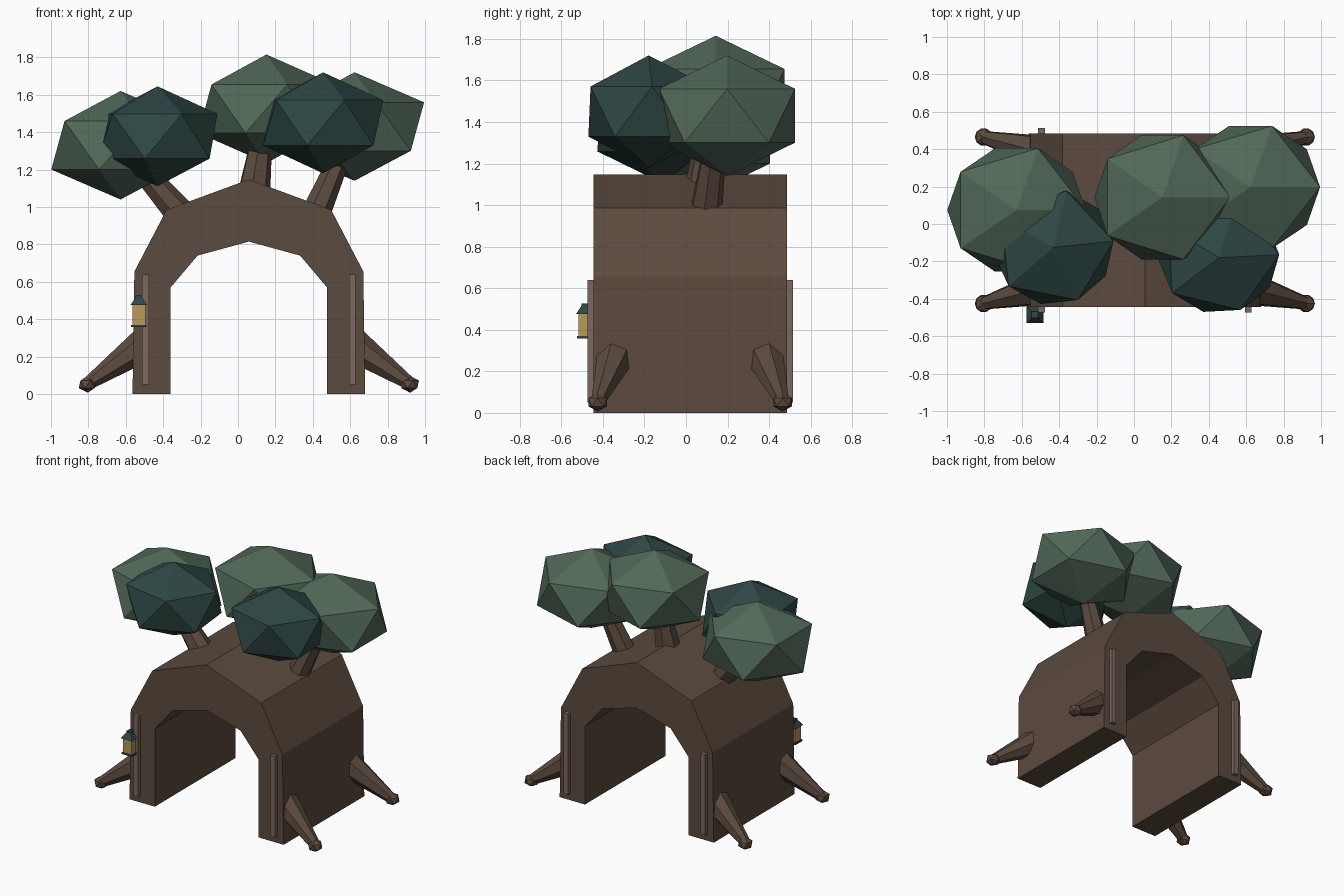
import bpy, bmesh, math
from mathutils import Vector, Matrix

if "Cube" in bpy.data.objects:
    bpy.data.objects.remove(bpy.data.objects["Cube"])


def material(name, r, g, b):
    m = bpy.data.materials.new(name)
    m.use_nodes = True
    m.diffuse_color = (r, g, b, 1)
    m.node_tree.nodes["Principled BSDF"].inputs["Base Color"].default_value = (r, g, b, 1)
    return m


BARK = material("bark brown", 0.105, 0.070, 0.049)
STRIP = material("pale bark", 0.20, 0.138, 0.117)
LEAF = material("leaf green", 0.084, 0.140, 0.098)
DARK = material("deep teal green", 0.027, 0.063, 0.059)
GLOW = material("lantern gold", 0.50, 0.32, 0.095)


def finish(name, bm, mat):
    bmesh.ops.recalc_face_normals(bm, faces=bm.faces)
    mesh = bpy.data.meshes.new(name)
    bm.to_mesh(mesh)
    bm.free()
    mesh.materials.append(mat)
    obj = bpy.data.objects.new(name, mesh)
    bpy.context.collection.objects.link(obj)
    return obj


def box(name, centre, size, mat):
    bm = bmesh.new()
    bmesh.ops.create_cube(bm, size=1, matrix=Matrix.Translation(centre) @ Matrix.Diagonal((*size, 1)))
    return finish(name, bm, mat)


def ico(bm, centre, radii, turn=0):
    bmesh.ops.create_icosphere(bm, subdivisions=1, radius=1, matrix=Matrix.Translation(centre)
                               @ Matrix.Rotation(math.radians(turn), 4, "Z") @ Matrix.Diagonal((*radii, 1)))


def taper(bm, start, end, r1, r2, sides=7):
    a, b = Vector(start), Vector(end)
    rot = (b - a).to_track_quat("Z", "Y").to_matrix().to_4x4()
    bmesh.ops.create_cone(bm, cap_ends=True, segments=sides, radius1=r1, radius2=r2,
                          depth=(b - a).length, matrix=Matrix.Translation((a + b) / 2) @ rot)


# Hollow trunk arch: mirrored half profiles, extruded front to back
CX, CY, HALF = 0.058, 0.02, 0.465
outer = [(-0.622, 0), (-0.612, 0.655), (-0.44, 0.985), (0, 1.147)]
inner = [(-0.418, 0), (-0.418, 0.57), (-0.274, 0.74), (0, 0.815)]


def mirrored(half):
    return half + [(-x, z) for x, z in reversed(half[:-1])]


bm = bmesh.new()
loop = mirrored(outer) + mirrored(inner)[::-1]
face = bm.faces.new([bm.verts.new((CX + x, CY - HALF, z)) for x, z in loop])
ext = bmesh.ops.extrude_face_region(bm, geom=[face], use_keep_orig=True)
bmesh.ops.translate(bm, vec=(0, 2 * HALF, 0),
                    verts=[v for v in ext["geom"] if isinstance(v, bmesh.types.BMVert)])
finish("trunk_arch", bm, BARK)

# Roots and bark strips at the four corners
for sx, side in ((-1, "right"), (1, "left")):
    for sy, end in ((-1, "front"), (1, "back")):
        def at(x, y, z):
            return (CX + sx * x, CY + sy * y, z)
        bm = bmesh.new()
        taper(bm, at(0.54, 0.36, 0.275), at(0.86, 0.443, 0.055), 0.098, 0.036)
        ico(bm, at(0.862, 0.445, 0.052), (0.053, 0.053, 0.045))
        finish(f"root_{end}_{side}", bm, BARK)
        box(f"bark_strip_{end}_{side}", at(0.553, HALF + 0.008, 0.345), (0.037, 0.042, 0.59), STRIP)

# Branches rising from the roof
branches = {
    "branch_right": ((-0.29, 0.03, 0.94), (-0.56, 0.06, 1.25), 0.085, 0.055),
    "branch_middle": ((0.08, 0.08, 1.05), (0.13, 0.11, 1.4), 0.092, 0.055),
    "branch_left": ((0.40, 0.09, 0.93), (0.56, 0.14, 1.3), 0.082, 0.055),
}
for name, args in branches.items():
    bm = bmesh.new()
    taper(bm, *args)
    finish(name, bm, BARK)

# Faceted foliage clumps
foliage = [
    ("foliage_right", (-0.628, 0.075, 1.33), (0.414, 0.388, 0.29), 0, LEAF),
    ("foliage_middle", (0.152, 0.143, 1.525), (0.406, 0.39, 0.29), 0, LEAF),
    ("foliage_left", (0.623, 0.197, 1.43), (0.416, 0.385, 0.29), 0, LEAF),
    ("foliage_front_right", (-0.43, -0.125, 1.378), (0.36, 0.345, 0.267), 6, DARK),
    ("foliage_front_left", (0.455, -0.18, 1.45), (0.36, 0.335, 0.27), 3, DARK),
]
for name, centre, radii, turn, mat in foliage:
    bm = bmesh.new()
    ico(bm, centre, radii, turn)
    finish(name, bm, mat)

# Hanging lantern on the front right leg
LX, LY = -0.53, -0.485
box("lantern_glass", (LX, LY, 0.42), (0.07, 0.066, 0.11), GLOW)
box("lantern_base", (LX, LY, 0.364), (0.084, 0.078, 0.012), DARK)
bm = bmesh.new()
square = Matrix.Translation((LX, LY, 0.495)) @ Matrix.Rotation(math.pi / 4, 4, "Z")
bmesh.ops.create_cone(bm, cap_ends=True, segments=4, radius1=0.064, radius2=0.026, depth=0.04, matrix=square)
finish("lantern_roof", bm, DARK)
box("lantern_cap", (LX, LY, 0.519), (0.034, 0.034, 0.014), DARK)
